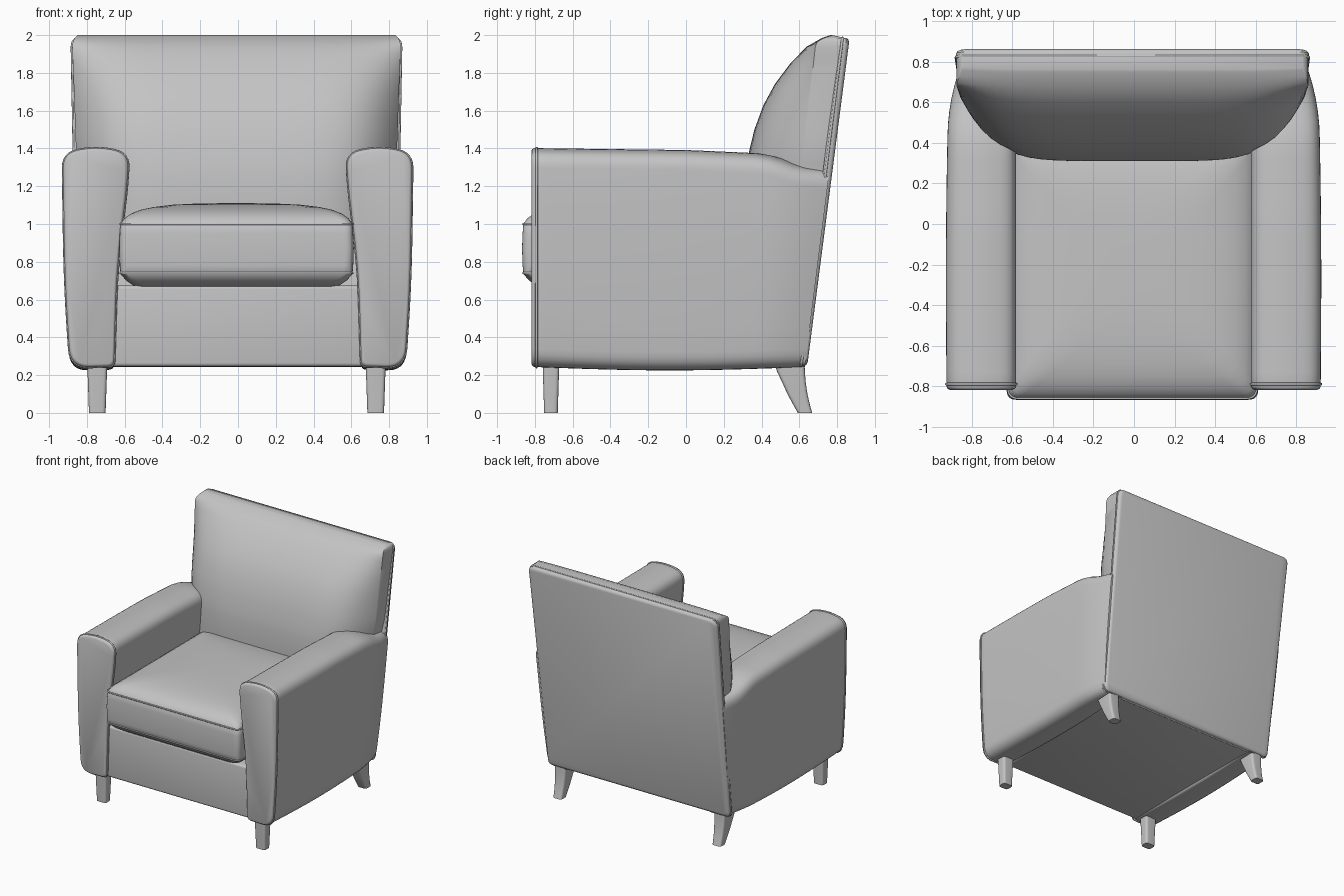
import bpy, bmesh, math
from mathutils import Vector

if "Cube" in bpy.data.objects:
    bpy.data.objects.remove(bpy.data.objects["Cube"])

grey = bpy.data.materials.new("grey_upholstery")
grey.diffuse_color = (0.55, 0.55, 0.55, 1)
grey.use_nodes = True
grey.node_tree.nodes["Principled BSDF"].inputs["Base Color"].default_value = grey.diffuse_color
SHIFT = -0.008


def finish(ob, mirror=False, shift=SHIFT, angle=40):
    ob.data.materials.clear()
    ob.data.materials.append(grey)
    ob.location.x = shift
    bpy.ops.object.select_all(action='DESELECT')
    ob.select_set(True)
    bpy.context.view_layer.objects.active = ob
    bpy.ops.object.shade_smooth_by_angle(angle=math.radians(angle))
    if mirror:
        ob.modifiers.new("mirror", 'MIRROR').use_mirror_merge = False
    return ob


def loft(name, rings, **kw):
    """Skin a list of equal-length closed rings and cap both ends."""
    bm = bmesh.new()
    vs = [[bm.verts.new(p) for p in r] for r in rings]
    n = len(vs[0])
    for a, b in zip(vs, vs[1:]):
        for i in range(n):
            j = (i + 1) % n
            bm.faces.new((a[i], a[j], b[j], b[i]))
    bm.faces.new(vs[0])
    bm.faces.new(vs[-1])
    bmesh.ops.recalc_face_normals(bm, faces=bm.faces)
    me = bpy.data.meshes.new(name)
    bm.to_mesh(me)
    bm.free()
    ob = bpy.data.objects.new(name, me)
    bpy.context.collection.objects.link(ob)
    return finish(ob, **kw)


def piping(name, pts, radius=0.007, **kw):
    """Closed round cord along the points."""
    cu = bpy.data.curves.new(name, 'CURVE')
    cu.dimensions = '3D'
    cu.bevel_depth = radius
    cu.bevel_resolution = 2
    sp = cu.splines.new('POLY')
    sp.points.add(len(pts) - 1)
    for p, q in zip(sp.points, pts):
        p.co = (*q, 1)
    sp.use_cyclic_u = True
    ob = bpy.data.objects.new(name, cu)
    bpy.context.collection.objects.link(ob)
    bpy.ops.object.select_all(action='DESELECT')
    ob.select_set(True)
    bpy.context.view_layer.objects.active = ob
    bpy.ops.object.convert(target='MESH')
    return finish(bpy.context.object, angle=80, **kw)


def rounded(corners, n=6):
    """Polygon of (x, y, radius) with rounded corners."""
    out = []
    for i, (x, y, r) in enumerate(corners):
        c = Vector((x, y))
        a = Vector(corners[i - 1][:2]) - c
        b = Vector(corners[(i + 1) % len(corners)][:2]) - c
        p = c + a.normalized() * min(r, a.length * 0.48)
        q = c + b.normalized() * min(r, b.length * 0.48)
        for k in range(n + 1):
            t = k / n
            out.append(p * (1 - t) ** 2 + c * 2 * t * (1 - t) + q * t * t)
    return out


def rect(hx, hy, r, cx=0, cy=0):
    return rounded([(cx - hx, cy - hy, r), (cx + hx, cy - hy, r),
                    (cx + hx, cy + hy, r), (cx - hx, cy + hy, r)])


def interp(table, v):
    for (a, fa), (b, fb) in zip(table, table[1:]):
        if v <= b:
            return fa + (fb - fa) * max(0, (v - a) / (b - a))
    return table[-1][1]


def back_y(z):
    return 0.645 + 0.126 * (z - 0.25)


# arms: cross-section swept front to back, top dipping towards the back
section = rounded([(0.655, 0.247, 0.03), (0.64, 0.75, 0.2), (0.585, 1.2, 0.1),
                   (0.575, 1.375, 0.08), (0.75, 1.41, 0.1), (0.925, 1.375, 0.08),
                   (0.915, 0.7, 0.25), (0.885, 0.24, 0.1)])
arm_top = [(-0.8, 1.4), (0, 1.39), (0.4, 1.372), (0.5, 1.345), (0.6, 1.308), (0.76, 1.29)]


def arm_ring(t, s=1.0, grow=0.0):
    ring = []
    for x, z in section:
        tc = min(max(t, 0), 1)
        drop = interp(arm_top, -0.8 + 1.56 * tc) - 1.4
        taper = 0.012 * tc + 0.045 * max(0, (tc - 0.8) / 0.2) ** 2
        x -= taper * max(0, (x - 0.6) / 0.32)
        x += 0.008 * math.sin(math.pi * tc) * (x > 0.8)
        z += drop * min(1, max(0, (z - 0.8) / 0.5))
        if z < 0.5:
            z -= 0.018 * math.sin(math.pi * tc)
        x = 0.77 + (x - 0.77) * s
        z = 0.82 + (z - 0.82) * (1 - (1 - s) * 0.25)
        ring.append((x, -0.8 + t * (back_y(z) - 0.015 + 0.8), z))
    return ring


loft("arm", [arm_ring(-0.012, 0.9), arm_ring(-0.009, 0.96), arm_ring(-0.004, 0.99)]
     + [arm_ring(i / 24) for i in range(25)], mirror=True, shift=-0.002)
piping("arm_front_piping", arm_ring(0.006), mirror=True, shift=-0.002)

# base frame with the front rail
bm = bmesh.new()
bmesh.ops.create_cube(bm, size=1)
for v in bm.verts:
    v.co = (v.co.x * 1.34, -0.08 + v.co.y * 1.41, 0.46 + v.co.z * 0.43)
bmesh.ops.bevel(bm, geom=list(bm.edges), offset=0.02, segments=4, profile=0.5, affect='EDGES')
me = bpy.data.meshes.new("base_frame")
bm.to_mesh(me)
bm.free()
base = bpy.data.objects.new("base_frame", me)
bpy.context.collection.objects.link(base)
finish(base)


# seat cushion with crowned top and piped seams
def seat_ring(z, inset):
    return [(p.x, p.y, z) for p in rect(0.618 - inset, 0.655 - inset, 0.05 + inset * 0.3, 0, -0.21)]


loft("seat_cushion", [seat_ring(z, i) for z, i in [
    (0.67, 0.08), (0.70, 0.035), (0.735, 0.004), (0.78, 0.0), (0.87, -0.003), (0.95, 0.0),
    (1.0, 0.004), (1.03, 0.025), (1.055, 0.06), (1.075, 0.11), (1.09, 0.18),
    (1.102, 0.28), (1.108, 0.4), (1.11, 0.52)]])
for z in (0.74, 1.0):
    piping("seat_seam", seat_ring(z, 0.004), 0.006)

# back cushion: horizontal slices with a bulging front
front = [(0.9, 0.31), (1.25, 0.312), (1.38, 0.333), (1.5, 0.362), (1.63, 0.41), (1.74, 0.47),
         (1.85, 0.552), (1.94, 0.64), (1.985, 0.72), (2.0, 0.765)]
width = [(0.9, 0.8), (1.25, 0.825), (1.4, 0.85), (1.7, 0.86), (1.95, 0.87), (1.98, 0.862), (2.0, 0.84)]
us = [math.sin(math.pi / 2 * (i / 16 - 1)) for i in range(33)]


def side_seam(z):
    return max(0.62 + 0.11 * (z - 1.35), interp(front, z) + 0.01)


def cushion_ring(z):
    f, w, s = interp(front, z), interp(width, z), side_seam(z)
    ring = [(u * w, f + (s - f) * abs(u) ** 6, z) for u in us]
    b = back_y(z) - 0.025
    return ring + [(w, b, min(z, 1.985)), (-w, b, min(z, 1.985))]


loft("back_cushion", [cushion_ring(z) for z in (
    0.9, 1.1, 1.25, 1.32, 1.38, 1.44, 1.5, 1.565, 1.63, 1.685, 1.74, 1.795, 1.85, 1.9, 1.94,
    1.965, 1.985, 1.995, 2.0)])

# outer back panel, leaning backwards
outline = rounded([(-0.84, 0.25, 0.04), (0.84, 0.25, 0.04), (0.872, 1.985, 0.05), (-0.872, 1.985, 0.05)])


def panel_ring(d, inset):
    return [(p.x * (1 - inset / 0.86), back_y(p.y) + d, 1.12 + (p.y - 1.12) * (1 - inset / 0.87))
            for p in outline]


loft("back_panel", [panel_ring(d, i) for d, i in [
    (-0.05, 0.01), (-0.04, 0.0), (-0.015, 0.0), (-0.005, 0.008), (0.0, 0.022)]])
piping("back_panel_piping", panel_ring(-0.035, 0.0), 0.007)

# legs: straight tapered at the front, curved backwards at the rear
for name, rows in (
        ("front_leg", [(0, -0.715, 0.036, 0.044), (0.26, -0.715, 0.044, 0.053)]),
        ("rear_leg", [(0, 0.63, 0.038, 0.04), (0.05, 0.609, 0.045, 0.042), (0.1, 0.59, 0.053, 0.045),
                      (0.16, 0.572, 0.062, 0.048), (0.21, 0.558, 0.072, 0.05), (0.27, 0.545, 0.082, 0.052)])):
    loft(name, [[(p.x, p.y, z) for p in rect(hx, hy, 0.022, 0.737, y)]
                for z, y, hy, hx in rows], mirror=True)
